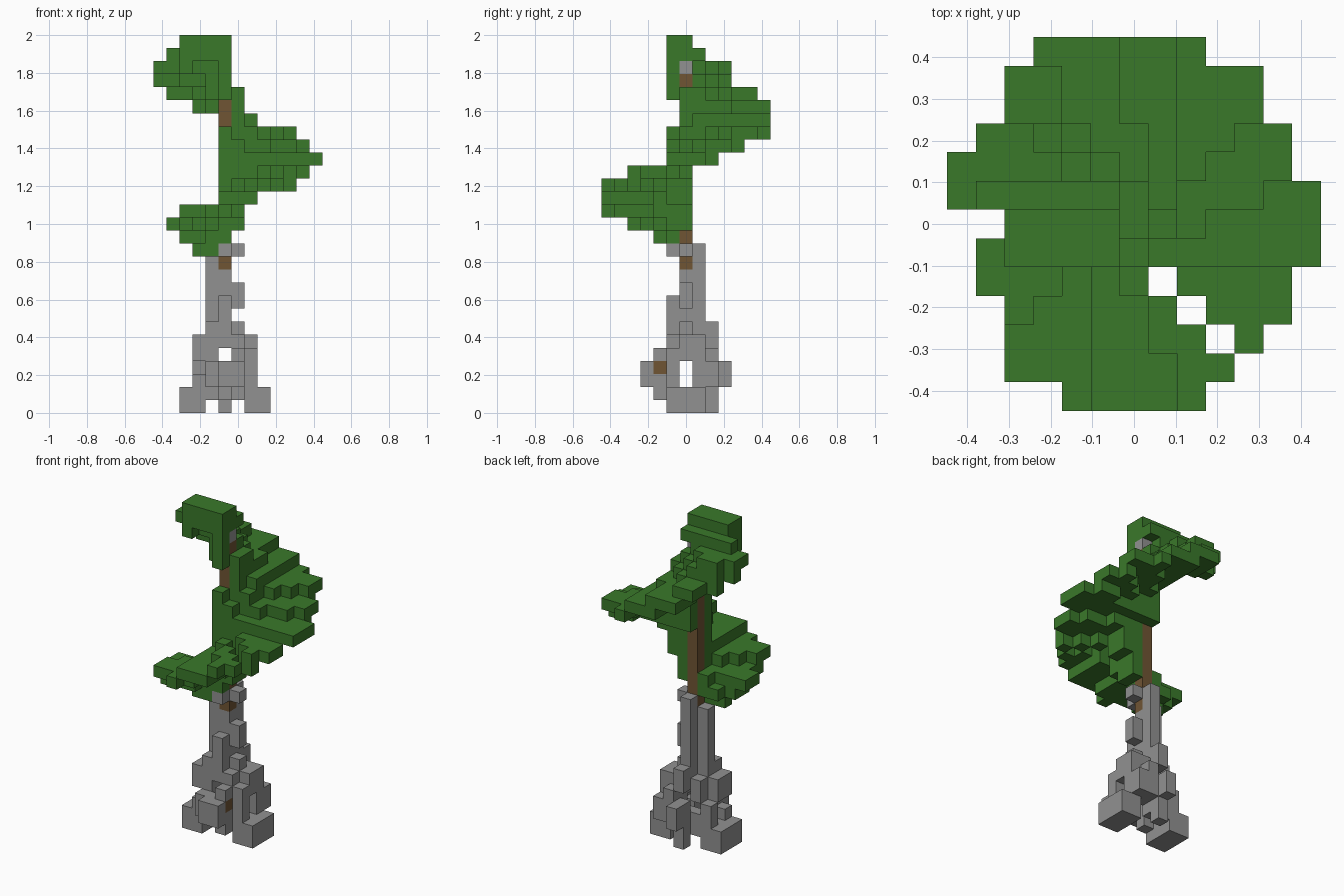
import bpy
import bmesh
from math import atan2, cos, sin, radians, degrees

if "Cube" in bpy.data.objects:
    bpy.data.objects.remove(bpy.data.objects["Cube"], do_unlink=True)

UNIT = 2 / 29          # edge length of one block
MIDDLE = 6             # index of the central block in x and y


def make_material(name, colour):
    material = bpy.data.materials.new(name)
    material.use_nodes = True
    material.diffuse_color = (*colour, 1)
    shader = material.node_tree.nodes["Principled BSDF"]
    shader.inputs["Base Color"].default_value = (*colour, 1)
    shader.inputs["Roughness"].default_value = 0.9
    return material


leaf_green = make_material("leaf green", (0.042, 0.19, 0.023))
stone_grey = make_material("stone grey", (0.285, 0.285, 0.285))
bark_brown = make_material("bark brown", (0.16, 0.09, 0.034))


def block_range(x0, x1, y0, y1, z0, z1):
    """All blocks of a box, with both ends included."""
    return {(x, y, z)
            for x in range(x0, x1 + 1)
            for y in range(y0, y1 + 1)
            for z in range(z0, z1 + 1)}


def build_blocks(name, blocks, material):
    """Skin a set of blocks with outer faces only and merge flat areas."""
    mesh_builder = bmesh.new()
    corners = {}

    def corner(point):
        if point not in corners:
            x, y, z = point
            offset = MIDDLE + 0.5
            corners[point] = mesh_builder.verts.new(
                ((x - offset) * UNIT, (y - offset) * UNIT, z * UNIT))
        return corners[point]

    for block in sorted(blocks):
        for axis in range(3):
            for side in (0, 1):
                neighbour = list(block)
                neighbour[axis] += 2 * side - 1
                if tuple(neighbour) in blocks:
                    continue
                u, v = (axis + 1) % 3, (axis + 2) % 3
                loop = []
                for du, dv in ((0, 0), (1, 0), (1, 1), (0, 1)):
                    point = list(block)
                    point[axis] += side
                    point[u] += du
                    point[v] += dv
                    loop.append(corner(tuple(point)))
                mesh_builder.faces.new(loop if side else loop[::-1])

    bmesh.ops.dissolve_limit(mesh_builder, angle_limit=radians(1),
                             verts=mesh_builder.verts[:],
                             edges=mesh_builder.edges[:])
    mesh = bpy.data.meshes.new(name)
    mesh_builder.to_mesh(mesh)
    mesh_builder.free()
    mesh.materials.append(material)
    part = bpy.data.objects.new(name, mesh)
    bpy.context.collection.objects.link(part)
    return part


# Trunk, with one block of bark showing among the roots
trunk = block_range(5, 5, 6, 6, 11, 25)
root_bark = {(6, 4, 3)}
trunk_cap = {(5, 6, 26)}

# Feet and arching roots
root_boxes = [
    (2, 3, 5, 7, 0, 1), (7, 8, 5, 7, 0, 1),
    (5, 5, 8, 8, 0, 1), (4, 4, 5, 5, 1, 1),
    (6, 6, 4, 5, 1, 1), (4, 5, 7, 7, 1, 2),
    (3, 3, 5, 5, 2, 2), (4, 4, 4, 5, 2, 3),
    (6, 6, 4, 5, 2, 2), (7, 7, 5, 5, 2, 3),
    (5, 6, 3, 3, 2, 3), (5, 5, 4, 4, 2, 3),
    (3, 3, 7, 7, 2, 3), (6, 7, 7, 8, 2, 3), (5, 5, 8, 9, 2, 3),
]
# Stone collar tapering up around the core
collar_boxes = [
    (5, 5, 6, 6, 5, 10),
    (3, 3, 5, 6, 4, 4), (4, 4, 5, 7, 4, 4),
    (6, 7, 5, 7, 4, 4), (6, 6, 4, 8, 4, 4),
    (3, 7, 6, 6, 5, 5), (4, 6, 5, 7, 5, 5), (3, 3, 5, 5, 5, 5),
    (7, 7, 7, 7, 5, 5), (5, 5, 8, 8, 5, 6), (6, 6, 6, 6, 6, 6),
    (4, 4, 6, 6, 6, 11), (5, 5, 7, 7, 6, 12), (5, 5, 5, 5, 6, 8),
    (4, 4, 5, 5, 6, 6), (6, 6, 6, 6, 8, 9),
    (6, 6, 6, 6, 12, 12), (5, 5, 5, 5, 12, 12),
]
roots = set()
for box in root_boxes + collar_boxes:
    roots |= block_range(*box)
roots -= trunk | root_bark

# Spiral canopy: heading and limits (x, x, y, y) of each layer's wedge
first_layer = 12
layers = [
    (-170, 3, 4, 5, 5), (-160, 2, 5, 4, 6), (-152, 1, 6, 2, 6),
    (-118, 2, 6, 0, 6), (-90, 5, 7, 0, 6), (-60, 5, 10, 0, 6),
    (-30, 5, 11, 2, 6), (0, 5, 12, 5, 8), (30, 5, 11, 5, 10),
    (60, 5, 10, 6, 12), (90, 5, 7, 7, 12), (110, 3, 6, 7, 12),
    (135, 1, 6, 6, 11), (150, 0, 5, 5, 9), (160, 0, 4, 5, 9),
    (170, 1, 5, 5, 7), (180, 2, 5, 5, 6),
]
# Columns left open: a diagonal slot and nicks in the rim
open_columns = {(7, 4), (8, 3), (9, 2), (1, 3), (1, 6), (10, 1)}


def in_wedge(x, y, heading):
    dx, dy = x - MIDDLE, y - MIDDLE
    if dx * dx + dy * dy > 41.5 or (abs(dx) > 4 and abs(dy) > 3):
        return False
    turn = (degrees(atan2(dy, dx)) - heading + 180) % 360 - 180
    angle = radians(heading)
    along = dx * cos(angle) + dy * sin(angle)
    across = dy * cos(angle) - dx * sin(angle)
    return abs(turn) <= 18 or (abs(across) <= 1.05 and along > -1)


canopy = set()
for layer, (heading, *limits) in enumerate(layers, first_layer):
    for block in block_range(*limits, layer, layer):
        if in_wedge(block[0], block[1], heading):
            canopy.add(block)

# Leaves hugging the trunk, rim tips, and the blunt end of the spiral
for box in [(6, 6, 6, 6, 14, 24), (5, 5, 5, 5, 13, 21), (5, 5, 5, 5, 24, 28),
            (5, 5, 7, 7, 19, 25), (4, 4, 6, 6, 24, 28), (2, 4, 5, 5, 27, 28),
            (2, 2, 5, 5, 26, 26), (3, 3, 12, 12, 23, 23),
            (10, 11, 8, 8, 19, 19)]:
    canopy |= block_range(*box)

canopy = {b for b in canopy if b[:2] not in open_columns}
canopy -= trunk | trunk_cap | roots

build_blocks("trunk", trunk, bark_brown)
build_blocks("root_bark", root_bark, bark_brown)
build_blocks("trunk_cap", trunk_cap, stone_grey)
build_blocks("stone_roots", roots, stone_grey)
build_blocks("spiral_canopy", canopy, leaf_green)
